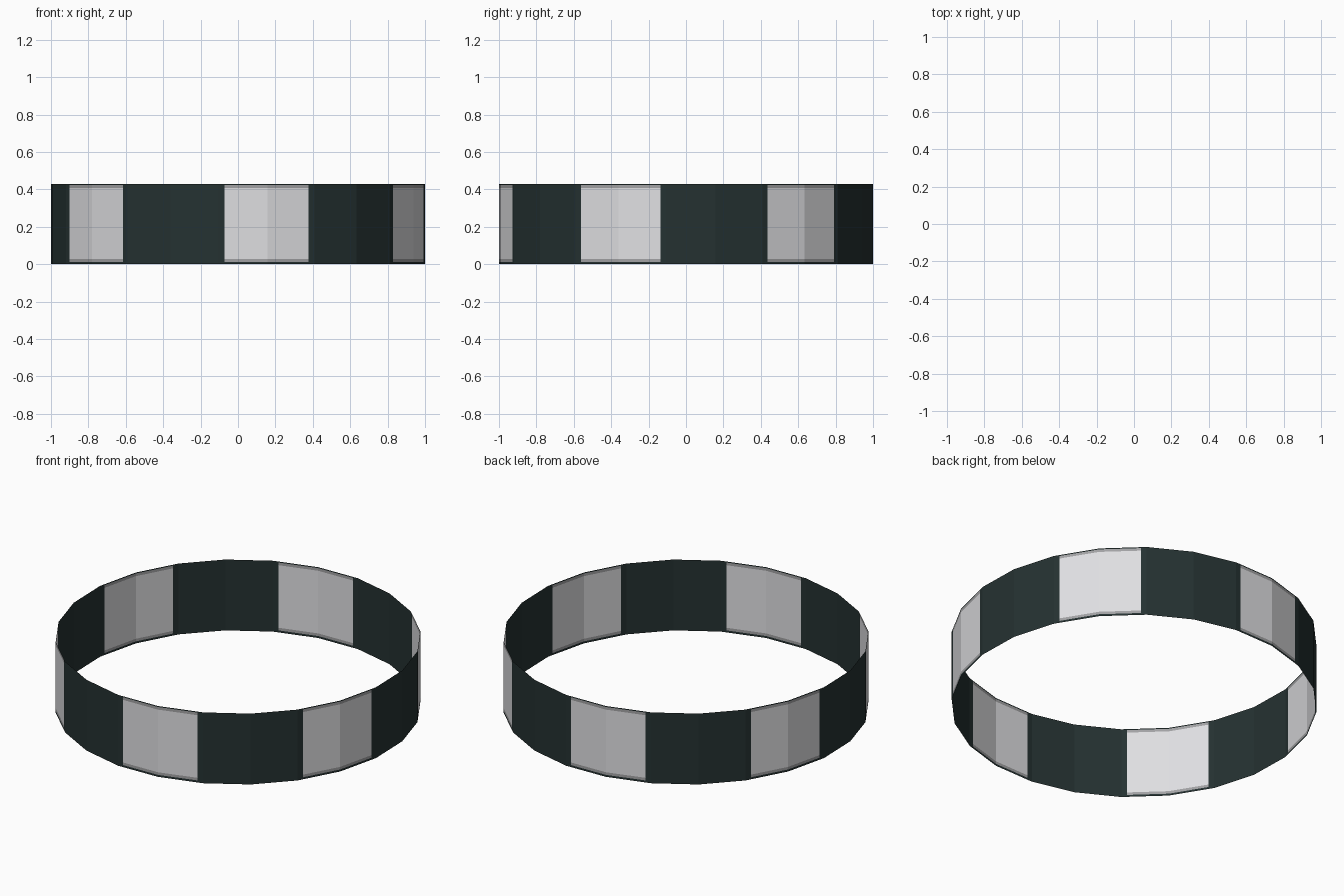
import bpy, bmesh, math

if "Cube" in bpy.data.objects:
    bpy.data.objects.remove(bpy.data.objects["Cube"])

SIDES = 24
OFFSET = math.radians(9)          # a corner sits 9 degrees right of the front
RADIUS = 1 / math.cos(math.radians(6))
HEIGHT = 0.43
LEVELS = [0, 0.012, 0.028, 0.408, 0.424, HEIGHT]   # rows of the band
COLUMNS = [0, 0.845, 0.875, 1]    # splits across a light facet


def make_mat(name, rgb):
    m = bpy.data.materials.new(name)
    m.diffuse_color = (*rgb, 1)
    m.use_nodes = True
    m.node_tree.nodes["Principled BSDF"].inputs["Base Color"].default_value = m.diffuse_color
    return m


def corner(k):
    a = OFFSET + k * 2 * math.pi / SIDES
    return RADIUS * math.sin(a), -RADIUS * math.cos(a)


def cell_material(col, row):
    """0 dark frame, 1 light panel, 2 grey worn edge."""
    if col == 2 or row == 0 or row == 4:
        return 0
    if row in (1, 3):
        return 2
    return 1


bm = bmesh.new()


def add_quad(p, q, z0, z1, mat):
    f = bm.faces.new([bm.verts.new(c) for c in
                      ((*p, z0), (*q, z0), (*q, z1), (*p, z1))])
    f.material_index = mat


# Thin open band: six light panels, each over two facets, then two dark facets
for k in range(SIDES):
    a, b = corner(k), corner(k + 1)
    if k % 4 in (1, 2):
        add_quad(a, b, 0, HEIGHT, 0)
        continue
    mirrored = k % 4 == 3         # panel reaches left from its centre corner
    for c in range(3):
        t0, t1 = COLUMNS[c], COLUMNS[c + 1]
        if mirrored:
            t0, t1 = 1 - t1, 1 - t0
        p = tuple(a[i] + (b[i] - a[i]) * t0 for i in (0, 1))
        q = tuple(a[i] + (b[i] - a[i]) * t1 for i in (0, 1))
        for r in range(5):
            add_quad(p, q, LEVELS[r], LEVELS[r + 1], cell_material(c, r))

bmesh.ops.remove_doubles(bm, verts=bm.verts, dist=1e-5)
mesh = bpy.data.meshes.new("ring_band")
bm.to_mesh(mesh)
bm.free()
for m in (make_mat("dark green grey", (0.018, 0.031, 0.031)),
          make_mat("light grey", (0.74, 0.74, 0.76)),
          make_mat("mid grey", (0.36, 0.36, 0.37))):
    mesh.materials.append(m)
band = bpy.data.objects.new("ring_band", mesh)
bpy.context.collection.objects.link(band)
